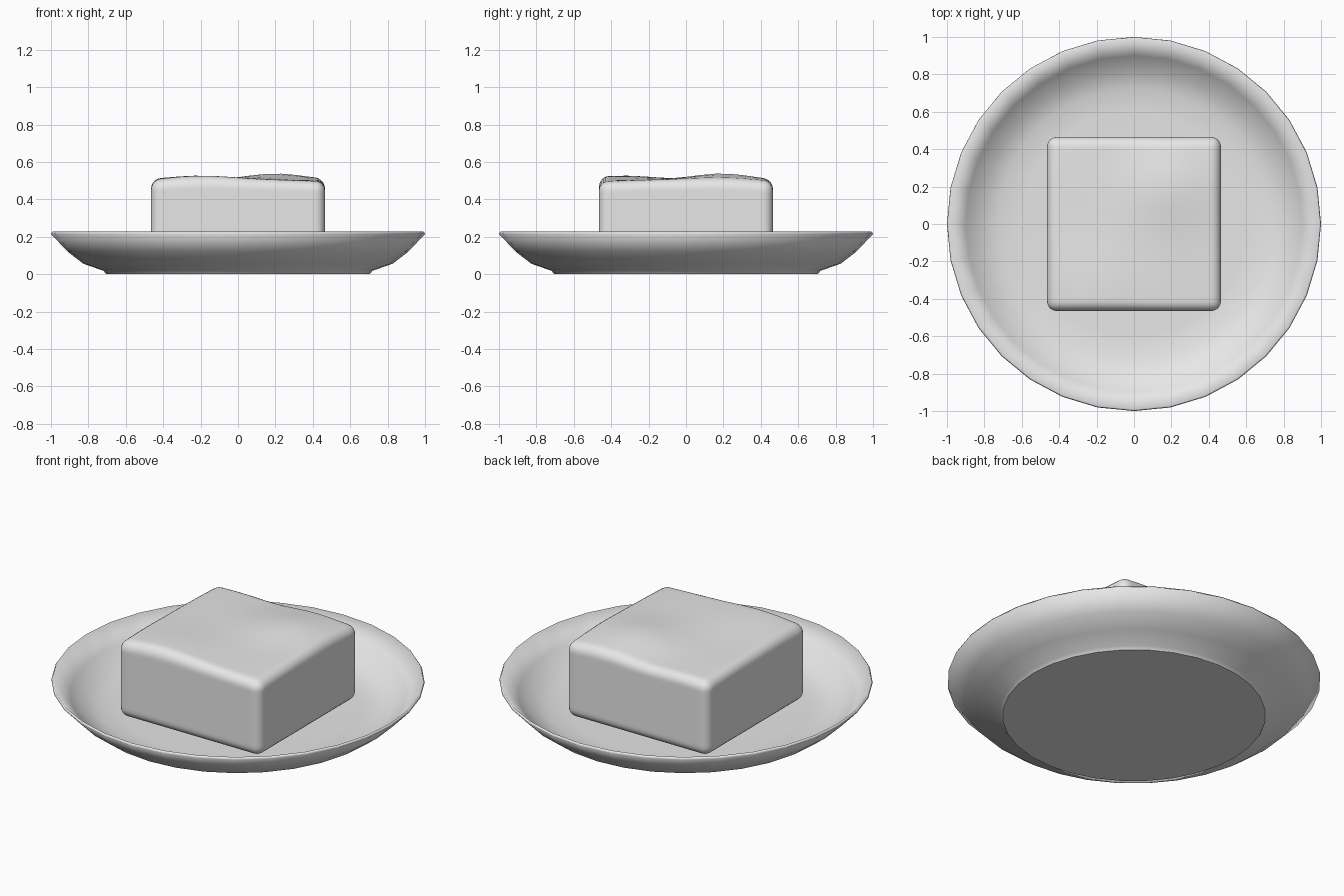
import bpy
import bmesh
import math
from mathutils import Vector

if "Cube" in bpy.data.objects:
    bpy.data.objects.remove(bpy.data.objects["Cube"], do_unlink=True)

# One plain material for everything
grey = bpy.data.materials.new("light_grey")
grey.use_nodes = True
colour = (0.8, 0.8, 0.8, 1)
grey.diffuse_color = colour
grey.node_tree.nodes["Principled BSDF"].inputs["Base Color"].default_value = colour


def finish(bm, name):
    """Turn a bmesh into a smooth shaded object."""
    bmesh.ops.recalc_face_normals(bm, faces=bm.faces)
    for face in bm.faces:
        face.smooth = True
    mesh = bpy.data.meshes.new(name)
    bm.to_mesh(mesh)
    bm.free()
    mesh.materials.append(grey)
    obj = bpy.data.objects.new(name, mesh)
    bpy.context.collection.objects.link(obj)


# Plate: a thin profile turned around z, from the foot, over the rim, to the floor
FOOT = 0.705
profile = [(0, 0), (FOOT, 0), (0.718, 0.018), (0.827, 0.056), (0.91, 0.12),
           (1.0, 0.215), (0.992, 0.228), (0.9, 0.137), (0.82, 0.075),
           (0.73, 0.043), (0.6, 0.038), (0, 0.038)]
bm = bmesh.new()
verts = [bm.verts.new((r, 0, z)) for r, z in profile]
edges = [bm.edges.new(pair) for pair in zip(verts, verts[1:])]
bmesh.ops.spin(bm, geom=verts + edges, cent=(0, 0, 0), axis=(0, 0, 1),
               angle=math.tau, steps=32)
bmesh.ops.remove_doubles(bm, verts=bm.verts, dist=0.0005)
# Keep the foot edge crisp
for edge in bm.edges:
    if all(v.co.z < 0.001 and v.co.length > FOOT - 0.01 for v in edge.verts):
        edge.smooth = False
finish(bm, "plate")

# Block: rounded box with a gently uneven top
HALF, BOTTOM, TOP = 0.465, 0.058, 0.507
# Each bump: centre x, centre y, height, spread
BUMPS = [(0.2, 0.2, 0.033, 0.15), (-0.22, -0.36, 0.022, 0.18),
         (-0.04, 0.46, -0.014, 0.14)]


def top_height(x, y):
    droop = -0.014 * (x * y / HALF ** 2) ** 2
    return droop + sum(
        h * math.exp(-((x - cx) ** 2 + (y - cy) ** 2) / (2 * s * s))
        for cx, cy, h, s in BUMPS)


bm = bmesh.new()
bmesh.ops.create_cube(bm, size=1)
bmesh.ops.subdivide_edges(bm, edges=bm.edges[:], cuts=11, use_grid_fill=True)
for v in bm.verts:
    v.co = Vector((v.co.x * 2 * HALF, v.co.y * 2 * HALF,
                   BOTTOM + (v.co.z + 0.5) * (TOP - BOTTOM)))
bm.normal_update()
corners = [e for e in bm.edges if e.calc_face_angle(0) > 1]
# The layers next to the top and bottom make way for the rounding
rings = [v for v in bm.verts if 0.001 < min(v.co.z - BOTTOM, TOP - v.co.z) < 0.06]
for v in rings:
    v.co.z += 0.03 if v.co.z < 0.25 else -0.03
bmesh.ops.bevel(bm, geom=corners, offset=0.052, segments=5, profile=0.5,
                affect='EDGES', clamp_overlap=True)
for v in bm.verts:
    t = (v.co.z - BOTTOM) / (TOP - BOTTOM)
    v.co.z += top_height(v.co.x, v.co.y) * t ** 3
finish(bm, "block")
